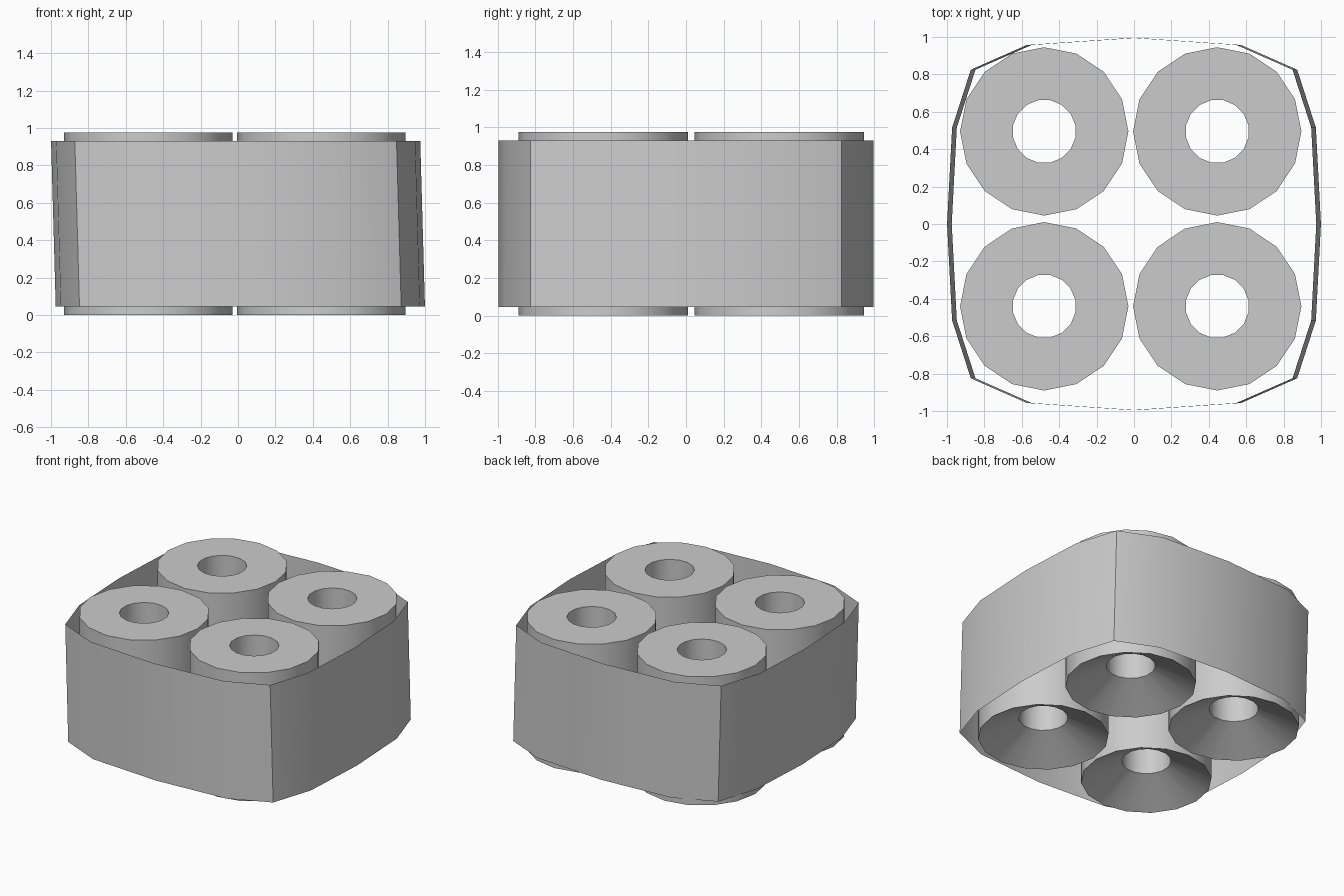
import bpy, bmesh, math

if "Cube" in bpy.data.objects:
    bpy.data.objects.remove(bpy.data.objects["Cube"])

SIDES = 16


def finish(name, bm, recalc=True):
    if recalc:
        bmesh.ops.recalc_face_normals(bm, faces=bm.faces)
    me = bpy.data.meshes.new(name)
    bm.to_mesh(me)
    bm.free()
    ob = bpy.data.objects.new(name, me)
    bpy.context.collection.objects.link(ob)
    bpy.ops.object.select_all(action='DESELECT')
    ob.select_set(True)
    bpy.context.view_layer.objects.active = ob
    bpy.ops.object.shade_smooth_by_angle(angle=math.radians(40))
    return ob


def bridge(bm, a, b):
    n = len(a)
    for i in range(n):
        j = (i + 1) % n
        bm.faces.new((a[i], a[j], b[j], b[i]))


def roll(name, cx, cy):
    # closed ring profile: outer wall, flat top, centre hole, dished underside
    profile = [(0.45, 0.0, 0), (0.45, 0.975, 0), (0.17, 0.975, 0.5), (0.17, 0.15, 0.5)]
    bm = bmesh.new()
    loops = []
    for r, z, twist in profile:
        angles = [2 * math.pi * (i + twist) / SIDES for i in range(SIDES)]
        loops.append([bm.verts.new((cx + r * math.cos(a), cy + r * math.sin(a), z))
                      for a in angles])
    for k in range(len(loops)):
        bridge(bm, loops[k], loops[(k + 1) % len(loops)])
    # the top is planar; split the twisted dish into triangles
    bmesh.ops.triangulate(bm, faces=[f for f in bm.faces
                                     if 0 < f.calc_center_median().z < 0.2])
    return finish(name, bm)


# four rolls
for ix, x in enumerate((-0.48, 0.445)):
    for iy, y in enumerate((-0.44, 0.495)):
        roll(f"roll_{ix}{iy}", x, y)

# wrapper sleeve: rounded square outline, open at both ends, leaning slightly in x
quarter = [(0.987, 0.0), (0.96, 0.515), (0.86, 0.825), (0.56, 0.957)]
outline = []
for k in range(4):
    for x, y in quarter if k % 2 == 0 else [(0.995, 0), (0.957, 0.56), (0.825, 0.86), (0.515, 0.96)]:
        for _ in range(k):
            x, y = -y, x
        outline.append((x, y))

bm = bmesh.new()
low = [bm.verts.new((x + 0.0125, y, 0.045)) for x, y in outline]
high = [bm.verts.new((x - 0.0125, y, 0.93)) for x, y in outline]
bridge(bm, low, high)
finish("wrapper_sleeve", bm, recalc=False)
